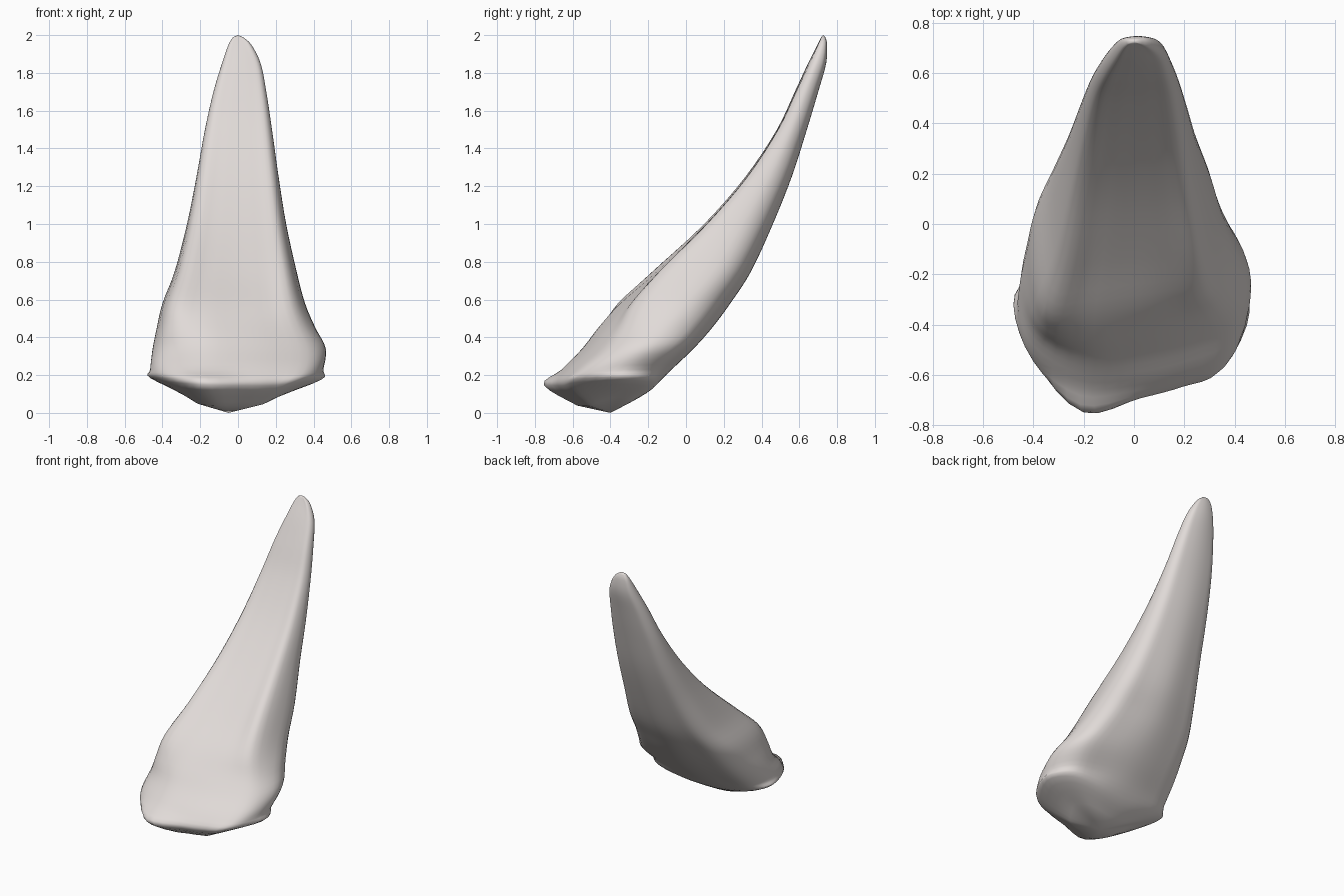
import bpy, bmesh
from mathutils import Vector

if "Cube" in bpy.data.objects:
    bpy.data.objects.remove(bpy.data.objects["Cube"])


def spline(pts, n, closed):
    """Catmull-Rom through points, n steps per span."""
    m, out = len(pts), []
    for i in range(m if closed else m - 1):
        def get(k):
            return pts[k % m] if closed else pts[max(0, min(m - 1, k))]
        a, b, c, d = (get(i + k) for k in (-1, 0, 1, 2))
        for s in range(n):
            t = s / n
            out.append(0.5 * (2 * b + (c - a) * t + (2 * a - 5 * b + 4 * c - d) * t * t
                              + (3 * b - a - 3 * c + d) * t ** 3))
    if not closed:
        out.append(pts[-1].copy())
    return out


def section(z, l, r, yf, yb, side, dent, left, right):
    """Flat-fronted outline: dent hollows the front, left and right draw back its rims."""
    mid, d = (l + r) / 2, yb - yf
    back = side + (1 - side) * .66
    spec = [(0, dent), (.48, dent * .8 + right * .4), (.86, .03 + right), (1, side),
            (.84, back), (.48, .95), (0, 1), (-.48, .95),
            (-.84, back), (-1, side), (-.88, .01 + left), (-.46, dent * .5)]
    return [Vector((mid + u * (r - l) / 2, yf + f * d, z)) for u, f in spec]


# Base lip, running round the bottom of the tusk
lip = [Vector(p) for p in (
    (.03, -.69, .145), (.18, -.645, .145), (.31, -.59, .16), (.44, -.36, .175),
    (.36, -.2, .165), (.18, -.17, .14), (-.03, -.19, .12), (-.23, -.19, .14),
    (-.39, -.22, .165), (-.465, -.32, .185), (-.37, -.55, .165), (-.2, -.75, .15))]
low = Vector((-.05, -.4, 0))
under = [p.lerp(low, .5) - Vector((0, 0, .035 if p.y < -.5 else .005)) for p in lip]

# Height, left, right, front, back, side depth, front hollow, left and right rim slope
rows = [
    (.23, -.465, .452, -.655, -.075, .57, .02, .22, .2),
    (.34, -.452, .465, -.555, .04, .56, .04, .2, .24),
    (.45, -.43, .41, -.485, .138, .58, .07, .14, .24),
    (.58, -.40, .355, -.37, .235, .6, .07, .06, .16),
    (.75, -.335, .31, -.17, .345, .6, .06, .02, .07),
    (1.0, -.27, .255, .10, .46, .54, .03, .02, .04),
    (1.25, -.22, .215, .315, .56, .5, .03, .03, .05),
    (1.5, -.175, .18, .48, .64, .47, .02, .05, .06),
    (1.7, -.13, .15, .575, .7, .45, .02, .05, .08),
    (1.85, -.085, .12, .645, .742, .45, .02, .05, .12),
    (1.95, -.05, .07, .695, .747, .5, .05, .05, .1),
    (1.99, -.025, .025, .715, .737, .5, .1, .1, .1)]
rings = [under, lip] + [section(*r) for r in rows]
rings = [spline(r, 4, True) for r in rings]
columns = [spline([r[i] for r in rings], 4, False) for i in range(len(rings[0]))]

# Skin the tusk and close both ends
bm = bmesh.new()
grid = [[bm.verts.new(p) for p in col] for col in columns]
bottom, tip = bm.verts.new(low), bm.verts.new((0, .726, 2.0))
for a, b in zip(grid, grid[1:] + grid[:1]):
    for j in range(len(a) - 1):
        bm.faces.new((a[j], b[j], b[j + 1], a[j + 1]))
    bm.faces.new((bottom, b[0], a[0]))
    bm.faces.new((a[-1], b[-1], tip))
bmesh.ops.recalc_face_normals(bm, faces=bm.faces)
for f in bm.faces:
    f.smooth = True
mesh = bpy.data.meshes.new("tusk")
bm.to_mesh(mesh)
bm.free()
tusk = bpy.data.objects.new("tusk", mesh)
bpy.context.collection.objects.link(tusk)

bone = bpy.data.materials.new("pale bone grey")
bone.diffuse_color = (.75, .705, .685, 1)
bone.use_nodes = True
bone.node_tree.nodes["Principled BSDF"].inputs["Base Color"].default_value = bone.diffuse_color
mesh.materials.append(bone)
